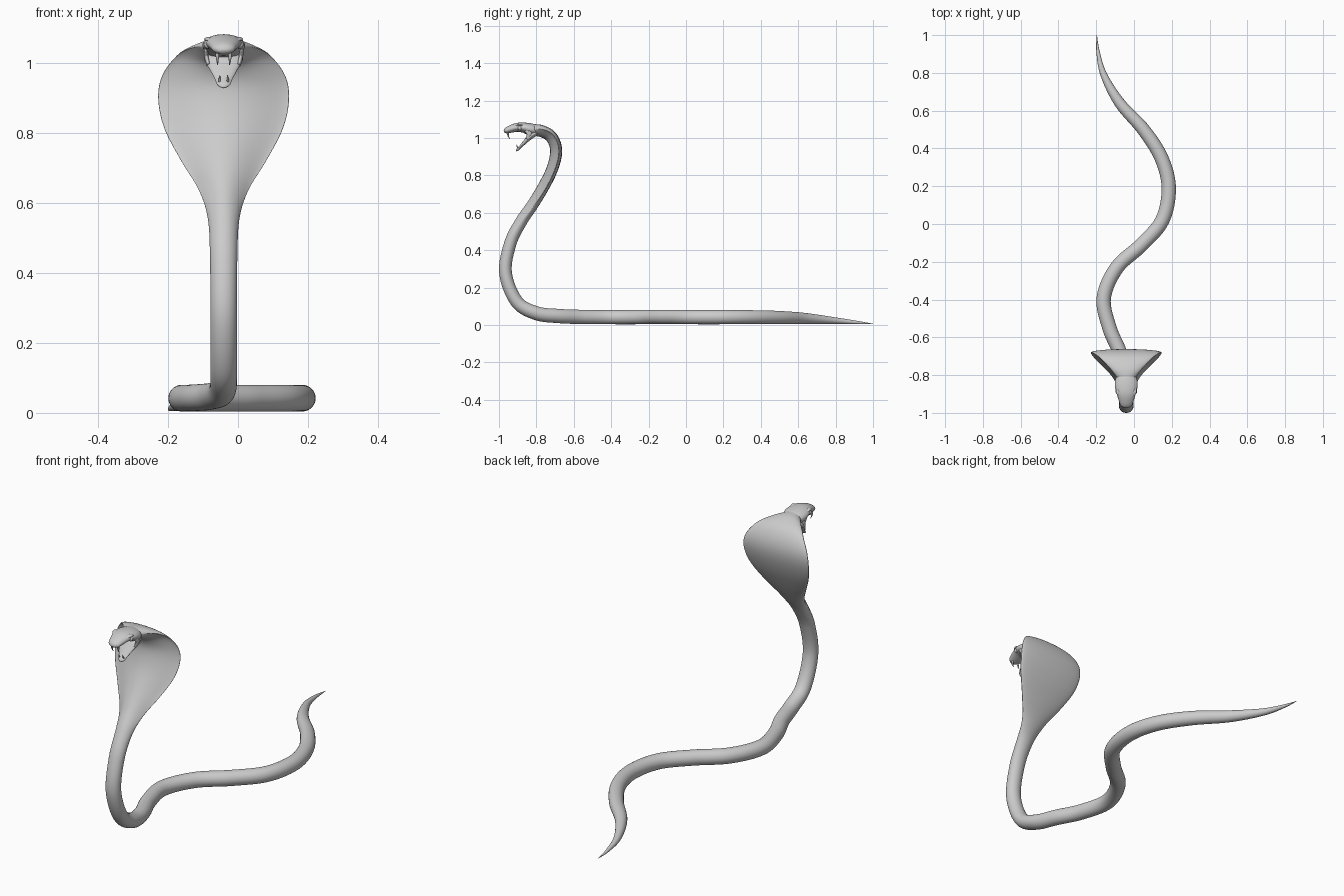
import bpy, bmesh, math
from mathutils import Vector

CX = -0.041  # centre line of the raised body and head


def spline(st, n):
    """Catmull-Rom through stations of (x, y, z, half width, half depth, hood amount)."""
    st = [st[0]] + st + [st[-1]]
    out = []
    for i in range(1, len(st) - 2):
        for k in range(n):
            t = k / n
            out.append([0.5 * (2 * b + (c - a) * t + (2 * a - 5 * b + 4 * c - d) * t * t
                               + (3 * b - a - 3 * c + d) * t ** 3)
                        for a, b, c, d in zip(*st[i - 1:i + 3])])
    return out + [list(st[-1])]


def finish(bm, name):
    bmesh.ops.recalc_face_normals(bm, faces=bm.faces)
    me = bpy.data.meshes.new(name)
    bm.to_mesh(me)
    bm.free()
    ob = bpy.data.objects.new(name, me)
    bpy.context.collection.objects.link(ob)
    for p in me.polygons:
        p.use_smooth = True
    return ob


def loft(name, stations, n=8, seg=40):
    pts = spline(stations, n)
    bm = bmesh.new()
    rings, lat = [], None
    for i, p in enumerate(pts):
        c = Vector(p[:3])
        t = (Vector(pts[min(i + 1, len(pts) - 1)][:3]) - Vector(pts[max(i - 1, 0)][:3])).normalized()
        if lat is None:
            lat = t.cross(Vector((0, 0, 1)))
        if p[2] > 0.1:
            lat = Vector((-1, 0, 0))
        lat = (lat - lat.dot(t) * t).normalized()
        back = lat.cross(t)
        w, r, h = max(p[3], 0.0008), max(p[4], 0.0008), max(p[5], 0)
        edge = 0.45 * r * h
        ring = []
        for k in range(seg):
            a = 2 * math.pi * k / seg
            s = math.sin(a)
            # flat back, ridged belly where the hood spreads
            v = edge + (r - edge) * s if s >= 0 else edge - (r + edge) * abs(s) ** (1 + 2.0 * h)
            ring.append(bm.verts.new(c + lat * w * math.cos(a) + back * v))
        rings.append(ring)
    for a, b in zip(rings, rings[1:]):
        for k in range(seg):
            bm.faces.new((a[k], a[(k + 1) % seg], b[(k + 1) % seg], b[k]))
    bm.faces.new(rings[0])
    bm.faces.new(rings[-1])
    return finish(bm, name)


def ball(name, loc, r):
    bm = bmesh.new()
    bmesh.ops.create_uvsphere(bm, u_segments=20, v_segments=12, radius=r)
    bmesh.ops.translate(bm, verts=bm.verts, vec=loc)
    return finish(bm, name)


# Body: tail, floor curves, raised front and hood
body = [
    (-0.197, 1.00, 0.006, 0.001, 0.001, 0),
    (-0.190, 0.91, 0.014, 0.009, 0.009, 0),
    (-0.160, 0.79, 0.024, 0.018, 0.018, 0),
    (-0.075, 0.64, 0.035, 0.029, 0.029, 0),
    (0.050, 0.50, 0.040, 0.035, 0.035, 0),
    (0.145, 0.35, 0.042, 0.037, 0.037, 0),
    (0.184, 0.19, 0.042, 0.038, 0.038, 0),
    (0.150, 0.02, 0.042, 0.038, 0.038, 0),
    (0.040, -0.11, 0.042, 0.038, 0.038, 0),
    (-0.090, -0.23, 0.042, 0.038, 0.038, 0),
    (-0.160, -0.39, 0.042, 0.038, 0.038, 0),
    (-0.130, -0.55, 0.043, 0.038, 0.038, 0),
    (-0.075, -0.68, 0.048, 0.038, 0.038, 0),
    (-0.045, -0.80, 0.063, 0.038, 0.037, 0),
    (CX, -0.905, 0.125, 0.038, 0.035, 0),
    (CX, -0.965, 0.28, 0.038, 0.034, 0),
    (CX, -0.938, 0.44, 0.039, 0.033, 0),
    (CX, -0.880, 0.555, 0.045, 0.032, 0.15),
    (CX, -0.822, 0.64, 0.070, 0.031, 0.6),
    (CX, -0.767, 0.73, 0.123, 0.031, 1),
    (CX, -0.721, 0.82, 0.170, 0.031, 1),
    (CX, -0.697, 0.90, 0.187, 0.032, 1),
    (CX, -0.698, 0.96, 0.176, 0.032, 1),
    (CX, -0.724, 1.01, 0.135, 0.032, 1),
    (CX, -0.770, 1.036, 0.085, 0.032, 0.7),
    (CX, -0.815, 1.043, 0.050, 0.031, 0.2),
    (CX, -0.860, 1.048, 0.040, 0.026, 0),
]
loft("body_and_hood", body)

# Head with upper jaw
loft("head", [
    (CX, -0.785, 1.038, 0.042, 0.026, 0),
    (CX, -0.825, 1.045, 0.058, 0.032, 0),
    (CX, -0.860, 1.054, 0.060, 0.028, 0),
    (CX, -0.900, 1.057, 0.050, 0.024, 0),
    (CX, -0.940, 1.047, 0.038, 0.020, 0),
    (CX, -0.962, 1.038, 0.029, 0.015, 0),
    (CX, -0.972, 1.033, 0.012, 0.006, 0)], n=6, seg=32)

# Open lower jaw
loft("lower_jaw", [
    (CX, -0.800, 1.030, 0.045, 0.016, 0),
    (CX, -0.830, 1.010, 0.055, 0.016, 0),
    (CX, -0.858, 0.982, 0.040, 0.011, 0),
    (CX, -0.882, 0.956, 0.026, 0.008, 0),
    (CX, -0.900, 0.938, 0.018, 0.007, 0),
    (CX, -0.907, 0.930, 0.006, 0.003, 0)], n=6, seg=32)

# Eyes, brows, fangs, lower teeth and cheek skin on both sides
for side, tag in ((-1, "left"), (1, "right")):
    def X(d):
        return CX + side * d
    ball("eye_" + tag, (X(0.045), -0.888, 1.053), 0.012)
    loft("brow_" + tag, [
        (X(0.046), -0.865, 1.064, 0.004, 0.003, 0),
        (X(0.043), -0.888, 1.069, 0.012, 0.006, 0),
        (X(0.036), -0.915, 1.063, 0.004, 0.003, 0)], n=6, seg=16)
    loft("fang_" + tag, [
        (X(0.018), -0.952, 1.032, 0.006, 0.006, 0),
        (X(0.018), -0.951, 1.013, 0.004, 0.004, 0),
        (X(0.017), -0.942, 0.995, 0.001, 0.001, 0)], n=5, seg=12)
    loft("lower_tooth_" + tag, [
        (X(0.012), -0.892, 0.942, 0.004, 0.004, 0),
        (X(0.012), -0.902, 0.953, 0.003, 0.003, 0),
        (X(0.011), -0.905, 0.966, 0.001, 0.001, 0)], n=5, seg=12)
    loft("cheek_" + tag, [
        (X(0.050), -0.850, 1.045, 0.006, 0.016, 0),
        (X(0.050), -0.838, 1.022, 0.006, 0.014, 0),
        (X(0.044), -0.848, 0.995, 0.005, 0.010, 0)], n=6, seg=16)
